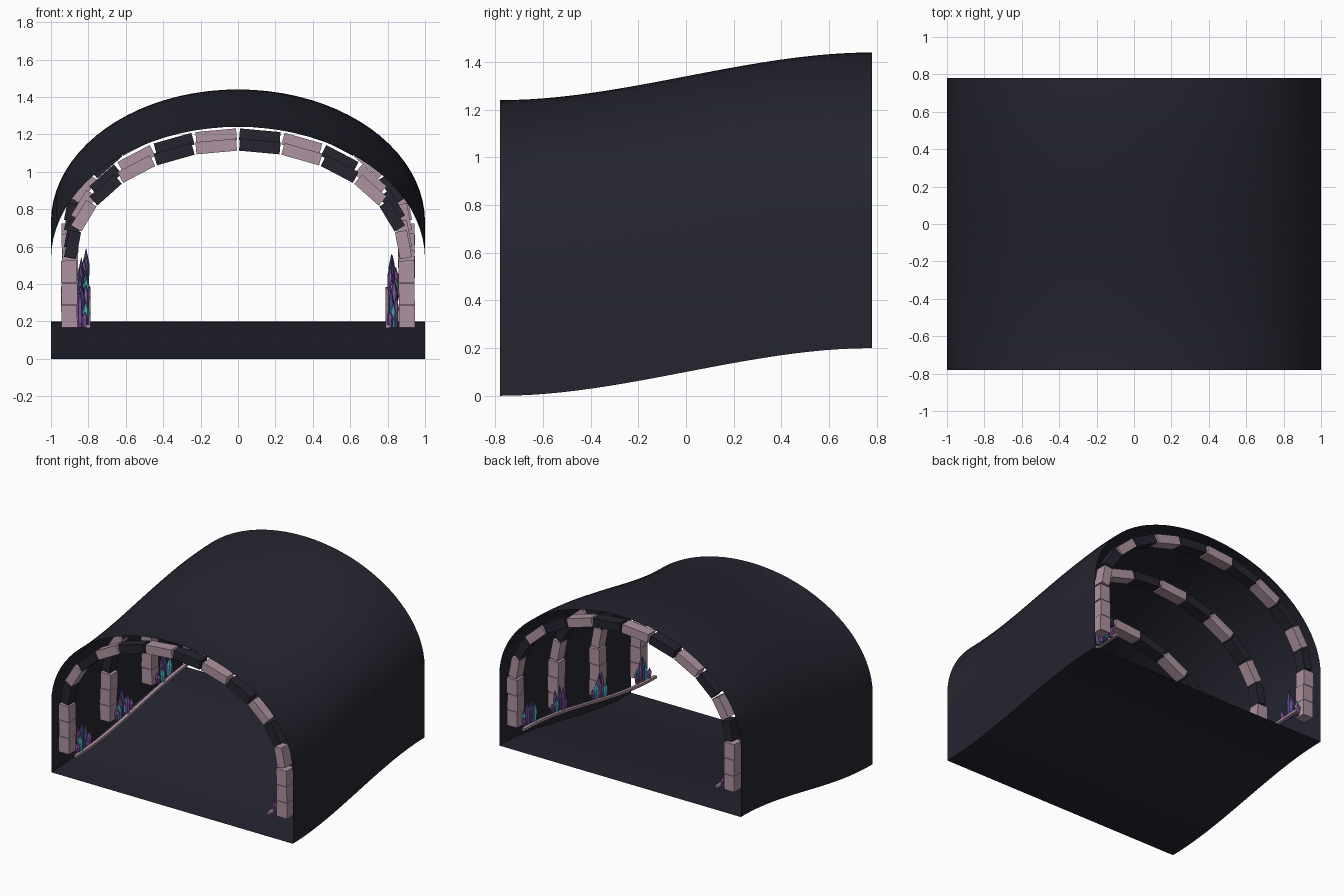
import bpy, bmesh, math, random
from mathutils import Matrix, Vector

random.seed(4)
if "Cube" in bpy.data.objects:
    bpy.data.objects.remove(bpy.data.objects["Cube"])

HALF_Y = 0.78
BASE = 0.165
ARCH_Y = [-0.73, -0.243, 0.243, 0.73]


def material(name, rgb):
    m = bpy.data.materials.new(name)
    m.use_nodes = True
    m.diffuse_color = (*rgb, 1)
    m.node_tree.nodes["Principled BSDF"].inputs["Base Color"].default_value = (*rgb, 1)
    return m


SHELL = material("dark slate", (0.018, 0.018, 0.030))
DARK = material("dark brick", (0.019, 0.018, 0.030))
PALE = material("pale mauve brick", (0.42, 0.29, 0.35))
PURPLE = material("purple crystal", (0.20, 0.08, 0.32))
CYAN = material("cyan crystal", (0.06, 0.42, 0.50))
NAVY = material("blue crystal", (0.06, 0.07, 0.22))


def rise(y):
    """Height of the sloping floor at a given depth."""
    t = min(max((y + HALF_Y) / (2 * HALF_Y), 0), 1)
    return 0.2 * t * t * (3 - 2 * t)


def finish(name, bm, mats):
    bmesh.ops.recalc_face_normals(bm, faces=bm.faces)
    mesh = bpy.data.meshes.new(name)
    bm.to_mesh(mesh)
    bm.free()
    for m in mats:
        mesh.materials.append(m)
    ob = bpy.data.objects.new(name, mesh)
    bpy.context.collection.objects.link(ob)
    return ob


def add_box(bm, centre, size, tilt=0, index=0):
    mat = Matrix.Translation(centre) @ Matrix.Rotation(tilt, 4, 'Y') @ Matrix.Diagonal((*size, 1))
    verts = bmesh.ops.create_cube(bm, size=1, matrix=mat)["verts"]
    for f in {f for v in verts for f in v.link_faces}:
        f.material_index = index


def add_crystal(bm, x, y, z, radius, height, lean, index):
    """Six-sided shaft that swells a little and ends in a point."""
    rings = []
    for r, h in ((0.75, 0), (1, 0.6)):
        rings.append([bm.verts.new((x + radius * r * math.cos(k * math.pi / 3),
                                    y + radius * r * math.sin(k * math.pi / 3) + lean * h,
                                    z + height * h)) for k in range(6)])
    tip = bm.verts.new((x, y + lean, z + height))
    faces = [bm.faces.new(rings[0][::-1])]
    for k in range(6):
        n = (k + 1) % 6
        faces.append(bm.faces.new((rings[0][k], rings[0][n], rings[1][n], rings[1][k])))
        faces.append(bm.faces.new((rings[1][k], rings[1][n], tip)))
    for f in faces:
        f.material_index = index


# Tunnel shell: floor, walls and elliptical vault swept up the slope
profile = [(-1 + 0.25 * i, 0) for i in range(8)] + [(1, 0), (1, 0.27)]
profile += [(math.cos(math.pi * i / 40), 0.53 + 0.71 * math.sin(math.pi * i / 40)) for i in range(41)]
profile += [(-1, 0.27)]
bm = bmesh.new()
STEPS = 24
rows = []
for s in range(STEPS + 1):
    y = -HALF_Y + 2 * HALF_Y * s / STEPS
    rows.append([bm.verts.new((x, y, z + rise(y))) for x, z in profile])
for a, b in zip(rows, rows[1:]):
    for i in range(len(profile)):
        j = (i + 1) % len(profile)
        bm.faces.new((a[i], a[j], b[j], b[i]))
shell = finish("tunnel_shell", bm, [SHELL])
bpy.context.view_layer.objects.active = shell
shell.select_set(True)
bpy.ops.object.shade_smooth_by_angle(angle=math.radians(40))
shell.select_set(False)

# Brick ribs: block pillars and an arch of alternating bricks
for n, y in enumerate(ARCH_Y, 1):
    bm = bmesh.new()
    z0 = rise(y)
    for side in (-1, 1):
        for k in range(3):
            add_box(bm, (side * 0.9 + random.uniform(-0.004, 0.004), y, z0 + BASE + 0.06 + 0.12 * k),
                    (0.085, 0.085, 0.117), random.uniform(-0.02, 0.02), 0)
    pts = [Vector((0.9 * math.cos(math.pi * i / 12), y, z0 + 0.53 + 0.615 * math.sin(math.pi * i / 12)))
           for i in range(13)]
    for i, (p, q) in enumerate(zip(pts, pts[1:])):
        d = q - p
        add_box(bm, (p + q) / 2, (d.length - 0.016, 0.085, 0.065), math.atan2(-d.z, d.x), i % 2)
    finish(f"brick_rib_{n}", bm, [PALE, DARK])

# Crystal clusters at the foot of each pillar
for side, label in ((1, "left"), (-1, "right")):
    for n, y in enumerate(ARCH_Y, 1):
        bm = bmesh.new()
        centre = y + (0.075 if n < 4 else -0.06)
        for k in range(7):
            t = (k - 3) / 3
            cy = centre + 0.065 * t
            add_crystal(bm, side * (0.83 + random.uniform(-0.018, 0.015)), cy, rise(cy) + BASE,
                        random.uniform(0.014, 0.02),
                        0.22 - 0.12 * abs(t) + random.uniform(-0.02, 0.02), 0.012 * t, (0, 1, 0, 2)[k % 4])
        finish(f"crystal_cluster_{label}_{n}", bm, [PURPLE, CYAN, NAVY])

# Thin kerb rails following the slope
for side, label in ((1, "left"), (-1, "right")):
    bm = bmesh.new()
    rings = []
    for s in range(STEPS + 1):
        y = -HALF_Y + 2 * HALF_Y * s / STEPS
        rings.append([bm.verts.new((side * 0.8 + dx, y, rise(y) + BASE + dz))
                      for dx, dz in ((-0.012, 0), (0.012, 0), (0.012, 0.018), (-0.012, 0.018))])
    for a, b in zip(rings, rings[1:]):
        for i in range(4):
            j = (i + 1) % 4
            bm.faces.new((a[i], a[j], b[j], b[i]))
    bm.faces.new(rings[0])
    bm.faces.new(rings[-1])
    finish(f"kerb_rail_{label}", bm, [PALE])
